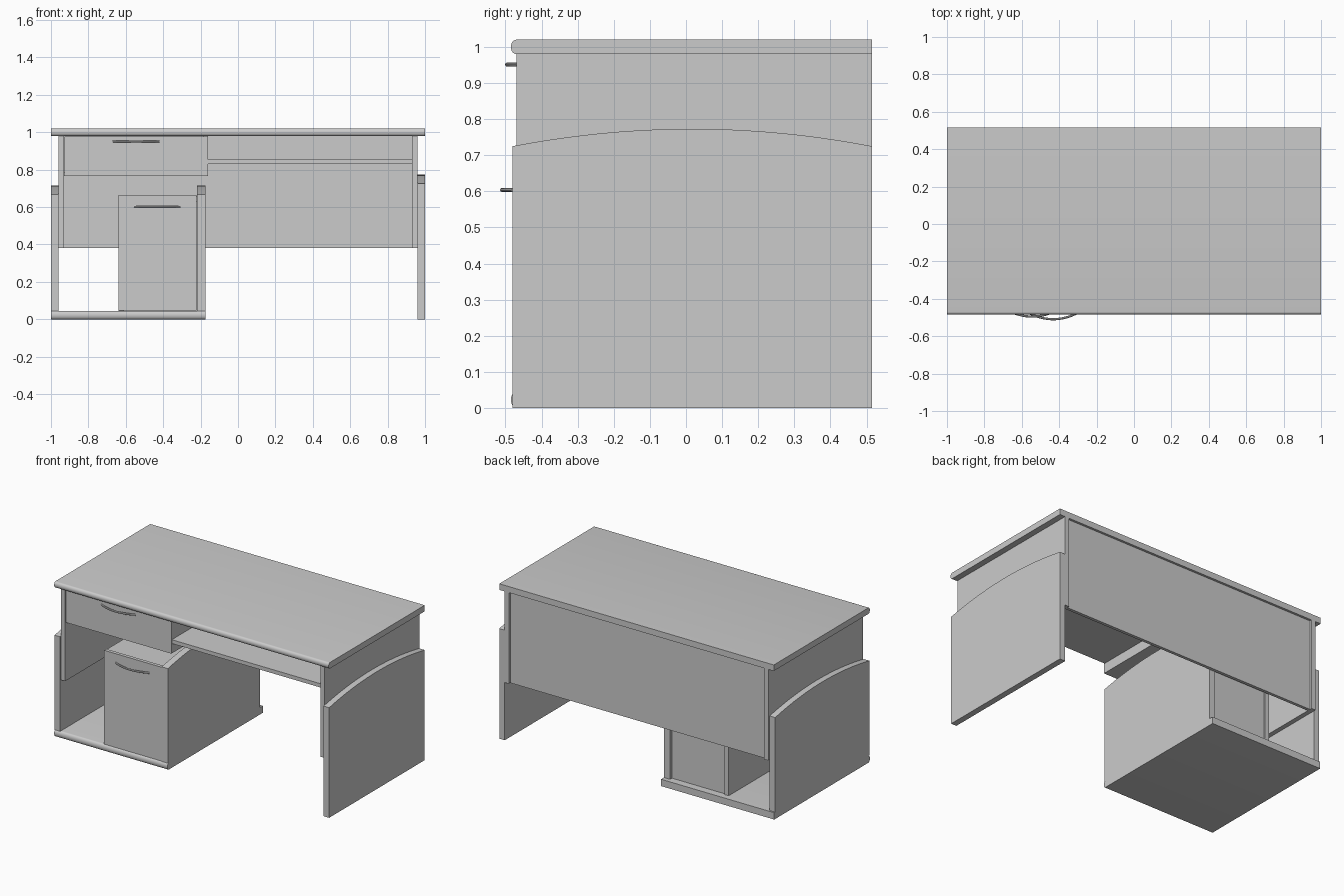
import bpy, bmesh, math
from mathutils import Vector

if "Cube" in bpy.data.objects:
    bpy.data.objects.remove(bpy.data.objects["Cube"])


def finish(name, bm, smooth=False):
    bmesh.ops.recalc_face_normals(bm, faces=bm.faces)
    me = bpy.data.meshes.new(name)
    bm.to_mesh(me)
    bm.free()
    ob = bpy.data.objects.new(name, me)
    bpy.context.collection.objects.link(ob)
    if smooth:
        bpy.ops.object.select_all(action='DESELECT')
        ob.select_set(True)
        bpy.context.view_layer.objects.active = ob
        bpy.ops.object.shade_smooth_by_angle(angle=math.radians(35))
    return ob


def extrude_x(name, profile, x0, x1):
    """Extrude a (y, z) outline along x."""
    bm = bmesh.new()
    face = bm.faces.new([bm.verts.new((x0, y, z)) for y, z in profile])
    ext = bmesh.ops.extrude_face_region(bm, geom=[face])
    moved = [v for v in ext['geom'] if isinstance(v, bmesh.types.BMVert)]
    bmesh.ops.translate(bm, verts=moved, vec=(x1 - x0, 0, 0))
    return finish(name, bm, len(profile) > 4)


def box(name, x0, x1, y0, y1, z0, z1):
    return extrude_x(name, [(y0, z0), (y1, z0), (y1, z1), (y0, z1)], x0, x1)


def bullnose(name, x0, x1, y0, y1, z0, z1, depth=0.015):
    """Board with a rounded front edge."""
    zc, r = (z0 + z1) / 2, (z1 - z0) / 2
    prof = [(y1, z0), (y1, z1)]
    for i in range(13):
        a = math.pi * i / 12
        prof.append((y0 + depth - depth * math.sin(a), zc + r * math.cos(a)))
    return extrude_x(name, prof, x0, x1)


def arched_panel(name, x0, x1, y0, y1, z0, z_end, z_mid, n=20):
    """Upright panel with a shallow arched top."""
    prof = [(y0, z0), (y1, z0)]
    for i in range(n + 1):
        t = i / n
        prof.append((y1 + (y0 - y1) * t, z_end + (z_mid - z_end) * (1 - (2 * t - 1) ** 2)))
    return extrude_x(name, prof, x0, x1)


def bow_handle(name, xc, y, z, half=0.123, bow=0.03, r=0.006, n=18, sides=10):
    """Bowed rod, swept along an arc."""
    bm = bmesh.new()
    rings = []
    for i in range(n + 1):
        t = 2 * i / n - 1
        p = Vector((xc + t * half, y - bow * (1 - t * t), z))
        tan = Vector((half, 2 * bow * t, 0)).normalized()
        side = Vector((-tan.y, tan.x, 0))
        rings.append([bm.verts.new(p + r * (side * math.cos(a) + Vector((0, 0, math.sin(a)))))
                      for a in (2 * math.pi * k / sides for k in range(sides))])
    for a, b in zip(rings, rings[1:]):
        for k in range(sides):
            m = (k + 1) % sides
            bm.faces.new((a[k], a[m], b[m], b[k]))
    bm.faces.new(rings[0])
    bm.faces.new(rings[-1])
    return finish(name, bm, True)


BACK = 0.515

# Desktop and pedestal base
bullnose("desktop", -1, 1, -0.485, BACK, 0.98, 1.02)
bullnose("pedestal_base", -1, -0.175, -0.485, 0.51, 0, 0.045)

# Upper side panels and the modesty panel between them
for label, s in (("left", -1), ("right", 1)):
    xs = sorted((0.93 * s, 0.96 * s))
    box("upper_side_" + label, *xs, -0.47, BACK, 0.38, 0.98)
box("modesty_panel", -0.93, 0.93, 0.48, 0.50, 0.38, 0.98)

# Arched outer legs and the pedestal wall
arched_panel("right_leg_panel", 0.96, 1.0, -0.48, BACK, 0, 0.725, 0.773)
arched_panel("left_leg_panel", -1.0, -0.96, -0.48, 0.50, 0.045, 0.668, 0.716)
arched_panel("pedestal_right_wall", -0.22, -0.175, -0.48, 0.48, 0.045, 0.668, 0.716)

# Cupboard
box("cupboard_door", -0.64, -0.222, -0.48, -0.457, 0.047, 0.665)
box("cupboard_left_wall", -0.64, -0.61, -0.455, 0.47, 0.045, 0.66)
box("cupboard_top", -0.61, -0.22, -0.455, 0.47, 0.63, 0.66)
box("cupboard_back", -0.61, -0.22, 0.44, 0.46, 0.045, 0.63)

# Drawer housing and shelf
box("drawer_front", -0.928, -0.16, -0.465, -0.44, 0.765, 0.978)
box("drawer_side", -0.185, -0.16, -0.44, 0.48, 0.765, 0.98)
box("drawer_bottom", -0.93, -0.185, -0.44, 0.48, 0.765, 0.785)
box("open_shelf", -0.16, 0.93, -0.46, 0.48, 0.83, 0.855)

# Handles
bow_handle("drawer_handle", -0.545, -0.465, 0.951)
bow_handle("door_handle", -0.432, -0.479, 0.604)
